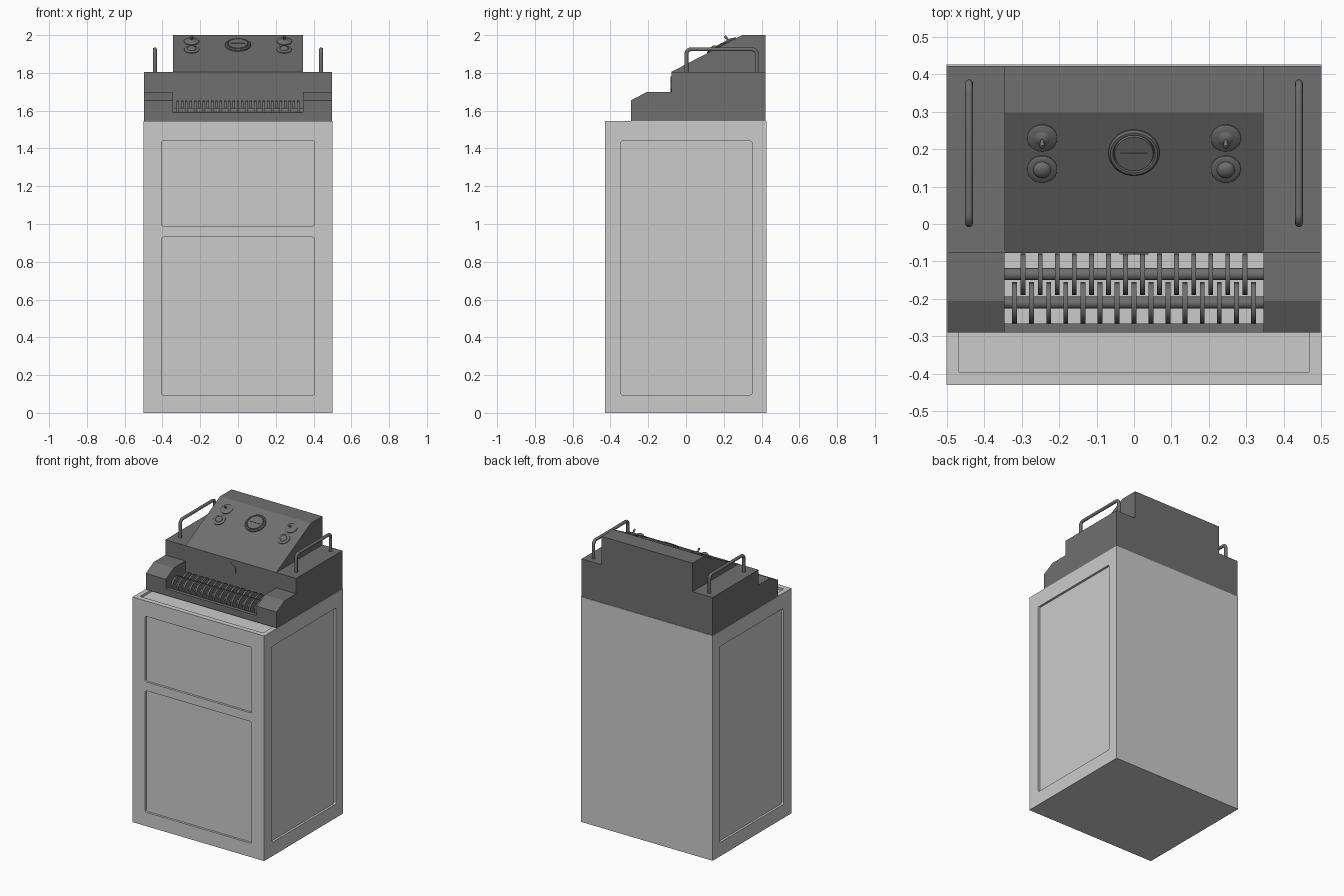
import bpy, bmesh, math
from mathutils import Matrix, Vector

if "Cube" in bpy.data.objects:
    bpy.data.objects.remove(bpy.data.objects["Cube"])

dark = bpy.data.materials.new("dark_grey")
dark.diffuse_color = (0.16, 0.16, 0.16, 1)
dark.use_nodes = True
dark.node_tree.nodes["Principled BSDF"].inputs["Base Color"].default_value = dark.diffuse_color


def finish(name, bm, mat=dark, matrix=None, smooth=False):
    bmesh.ops.recalc_face_normals(bm, faces=bm.faces)
    me = bpy.data.meshes.new(name)
    if matrix:
        bm.transform(matrix)
    bm.to_mesh(me)
    bm.free()
    ob = bpy.data.objects.new(name, me)
    bpy.context.collection.objects.link(ob)
    if mat:
        me.materials.append(mat)
    if smooth:
        bpy.ops.object.select_all(action='DESELECT')
        ob.select_set(True)
        bpy.context.view_layer.objects.active = ob
        bpy.ops.object.shade_smooth_by_angle(angle=math.radians(40))
    return ob


def box(name, lo, hi, mat=None):
    bm = bmesh.new()
    bmesh.ops.create_cube(bm, size=1)
    lo, hi = Vector(lo), Vector(hi)
    for v in bm.verts:
        v.co = Vector([(lo[i] + hi[i]) / 2 + v.co[i] * (hi[i] - lo[i]) for i in range(3)])
    return finish(name, bm, mat)


def extrude_x(name, yz, x0, x1):
    bm = bmesh.new()
    f = bm.faces.new([bm.verts.new((x0, y, z)) for y, z in yz])
    r = bmesh.ops.extrude_face_region(bm, geom=[f])
    for v in r['geom']:
        if isinstance(v, bmesh.types.BMVert):
            v.co.x = x1
    return finish(name, bm)


def lathe(name, profile, matrix, n=32):
    # profile of (radius, height) turned about local z
    bm = bmesh.new()
    vs = [bm.verts.new((r, 0, z)) for r, z in profile]
    es = [bm.edges.new(p) for p in zip(vs, vs[1:])]
    bmesh.ops.spin(bm, geom=vs + es, cent=(0, 0, 0), axis=(0, 0, 1),
                   angle=2 * math.pi, steps=n)
    bmesh.ops.remove_doubles(bm, verts=bm.verts, dist=1e-5)
    return finish(name, bm, matrix=matrix, smooth=True)


# cabinet with recessed panels cut into front, sides and top
cabinet = box("cabinet", (-.5, -.43, 0), (.5, .425, 1.545))
D = .015
panels = [
    ((-.405, -.6, .99), (.405, -.43 + D, 1.44), 1),
    ((-.405, -.6, .095), (.405, -.43 + D, .93), 1),
    ((.5 - D, -.345, .095), (.6, .35, 1.44), 0),
    ((-.6, -.345, .095), (-.5 + D, .35, 1.44), 0),
    ((-.467, -.395, 1.53), (.467, .39, 1.6), 2),
]
for lo, hi, axis in panels:
    cut = box("panel_cutter", lo, hi)
    if axis != 2:
        # round the four corners around the panel's own axis
        bm = bmesh.new()
        bm.from_mesh(cut.data)
        es = [e for e in bm.edges
              if abs((e.verts[0].co - e.verts[1].co).normalized()[axis]) > .9]
        bmesh.ops.bevel(bm, geom=es, offset=.012, segments=4, profile=.5, affect='EDGES')
        bm.to_mesh(cut.data)
        bm.free()
    mod = cabinet.modifiers.new("recess", 'BOOLEAN')
    mod.object = cut
    mod.solver = 'EXACT'
    bpy.context.view_layer.objects.active = cabinet
    bpy.ops.object.modifier_apply(modifier=mod.name)
    bpy.data.objects.remove(cut)

# upper housing: main block, front cheeks, low front lip, sloped console
W = .345
box("housing", (-.497, -.078, 1.545), (.497, .422, 1.805), dark)
cheek = [(-.29, 1.545), (-.29, 1.655), (-.205, 1.70), (-.078, 1.70), (-.078, 1.545)]
for s, side in ((-1, "left"), (1, "right")):
    extrude_x(side + "_cheek", cheek, s * W, s * .497)
box("front_lip", (-W, -.29, 1.545), (W, -.266, 1.59), dark)
extrude_x("console", [(-.078, 1.805), (.297, 2.0), (.422, 2.0), (.422, 1.805)], -W, W)

# plain hexagonal badge on the housing front
bm = bmesh.new()
bmesh.ops.create_cone(bm, cap_ends=True, segments=6, radius1=.044, radius2=.044, depth=.008)
finish("hex_plate", bm, matrix=Matrix.Translation((0, -.078, 1.737))
       @ Matrix.Rotation(math.pi / 2, 4, 'X') @ Matrix.Rotation(0, 4, 'Z'))


# two interleaved rows of cutting discs on shafts
def x_cylinders(name, xs, y, z, r, length, n):
    bm = bmesh.new()
    for x in xs:
        bmesh.ops.create_cone(bm, cap_ends=True, segments=n, radius1=r, radius2=r, depth=length,
                              matrix=Matrix.Translation((x, y, z))
                              @ Matrix.Rotation(math.pi / 2, 4, 'Y'))
    return finish(name, bm, smooth=True)


PITCH = .0455
for name, y, shift in (("back", -.134, .5), ("front", -.21, 0)):
    count = 14 if shift else 15
    xs = [(i - (count - 1) / 2) * PITCH for i in range(count)]
    x_cylinders(name + "_shaft", [0], y, 1.598, .016, 2 * W, 20)
    x_cylinders(name + "_cutting_discs", xs, y, 1.598, .055, .013, 20)

# grab handles
for s, side in ((-1, "left"), (1, "right")):
    cu = bpy.data.curves.new(side + "_handle", 'CURVE')
    cu.dimensions = '3D'
    cu.bevel_depth = .0105
    cu.bevel_resolution = 3
    pts = [(.002, 1.80)]
    for cy, a0 in ((.027, 180), (.35, 90)):
        for k in range(6):
            a = math.radians(a0 - 18 * k)
            pts.append((cy + .025 * math.cos(a), 1.90 + .025 * math.sin(a)))
    pts.append((.375, 1.80))
    sp = cu.splines.new('POLY')
    sp.points.add(len(pts) - 1)
    for p, (y, z) in zip(sp.points, pts):
        p.co = (s * .44, y, z, 1)
    cu.materials.append(dark)
    ob = bpy.data.objects.new(side + "_handle", cu)
    bpy.context.collection.objects.link(ob)

# controls on the sloped console
SLOPE = math.atan2(.195, .375)


def on_slope(x, y):
    z = 1.805 + (y + .078) * .195 / .375
    return Matrix.Translation((x, y, z)) @ Matrix.Rotation(SLOPE, 4, 'X')


m = on_slope(0, .192)
lathe("main_dial", [(.068, -.003), (.068, .006), (.063, .011), (.056, .011), (.053, .005),
                    (.051, .012), (0, .012)], m, 40)
slot = box("dial_pointer", (-.036, -.003, .01), (.036, .003, .015), dark)
slot.matrix_world = m
for x in (-.245, .245):
    ring = [(.04, -.003), (.04, .004), (.036, .007), (.024, .007)]
    lathe("push_button", ring + [(.022, .012), (.017, .017), (.009, .02), (0, .021)],
          on_slope(x, .147))
    m = on_slope(x, .23)
    lathe("switch_base", ring + [(.018, .01), (.013, .014), (0, .015)], m)
    lathe("switch_lever", [(.004, 0), (.007, .026), (.006, .03), (0, .032)],
          m @ Matrix.Translation((0, 0, .008)) @ Matrix.Rotation(.3, 4, 'X'), 16)
